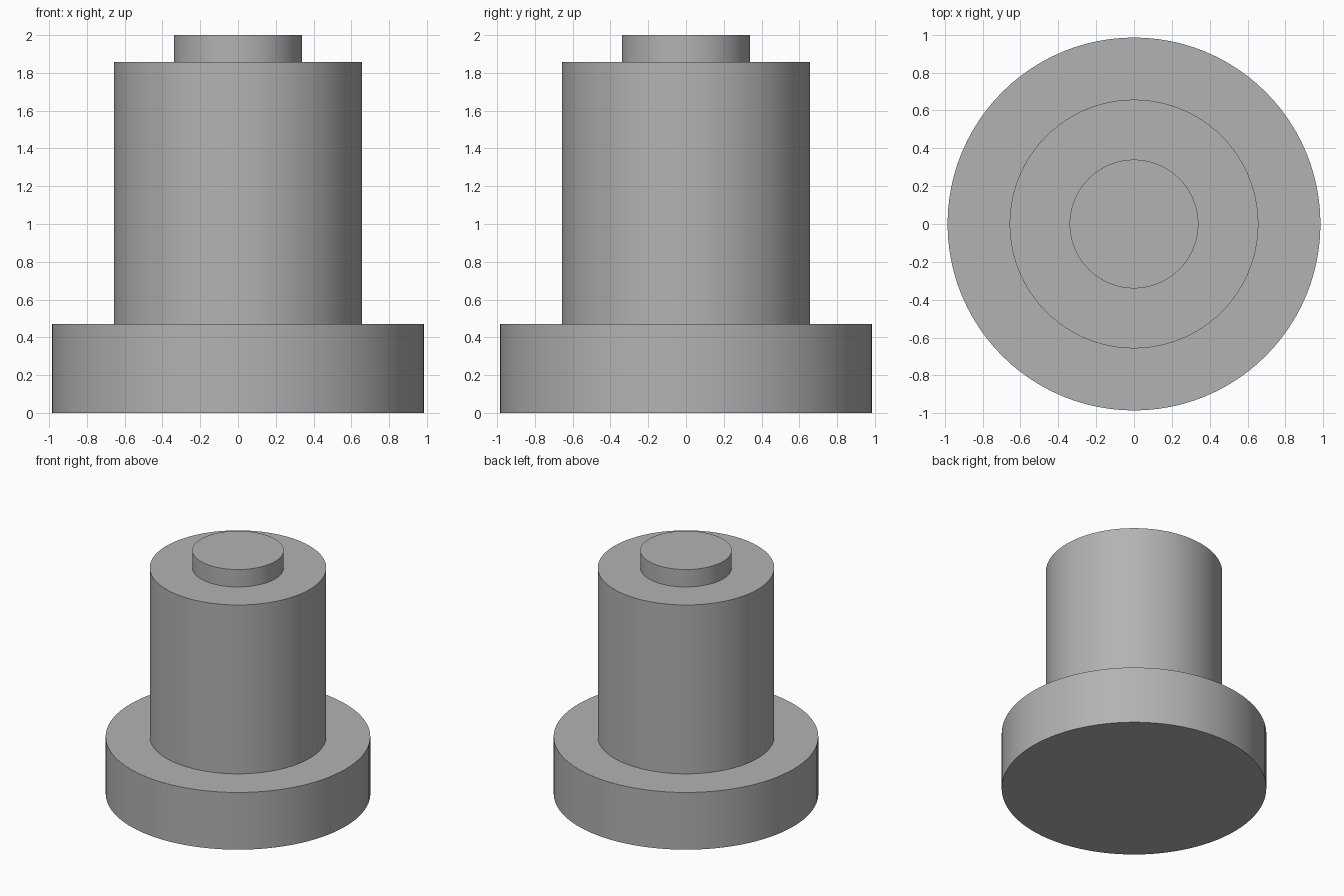
import bpy, bmesh, math

cube = bpy.data.objects.get("Cube")
if cube:
    bpy.data.objects.remove(cube, do_unlink=True)

SIDES = 96

# Plain grey material
grey = bpy.data.materials.new("plain_grey")
grey.use_nodes = True
colour = (0.45, 0.45, 0.45, 1)
grey.diffuse_color = colour
grey.node_tree.nodes["Principled BSDF"].inputs["Base Color"].default_value = colour

# Half outline (radius, height): base flange, main body, top boss
profile = [(0, 0), (0.985, 0), (0.985, 0.47), (0.657, 0.47),
           (0.657, 1.857), (0.34, 1.857), (0.34, 2), (0, 2)]

# Turn the outline around the vertical axis
bm = bmesh.new()
verts = [bm.verts.new((r, 0, z)) for r, z in profile]
edges = [bm.edges.new(pair) for pair in zip(verts, verts[1:])]
bmesh.ops.spin(bm, geom=verts + edges, cent=(0, 0, 0), axis=(0, 0, 1),
               angle=math.tau, steps=SIDES)
bmesh.ops.remove_doubles(bm, verts=bm.verts, dist=0.0005)

# Merge the end fans into single flat discs
for height in (0, 2):
    fan = [f for f in bm.faces if all(abs(v.co.z - height) < 0.001 for v in f.verts)]
    bmesh.ops.dissolve_faces(bm, faces=fan, use_verts=True)
bmesh.ops.recalc_face_normals(bm, faces=bm.faces)

mesh = bpy.data.meshes.new("stepped_flanged_post")
bm.to_mesh(mesh)
bm.free()
mesh.materials.append(grey)
post = bpy.data.objects.new("stepped_flanged_post", mesh)
bpy.context.collection.objects.link(post)

# Smooth round walls with crisp rims
bpy.context.view_layer.objects.active = post
post.select_set(True)
bpy.ops.object.shade_smooth_by_angle(angle=math.radians(30))
